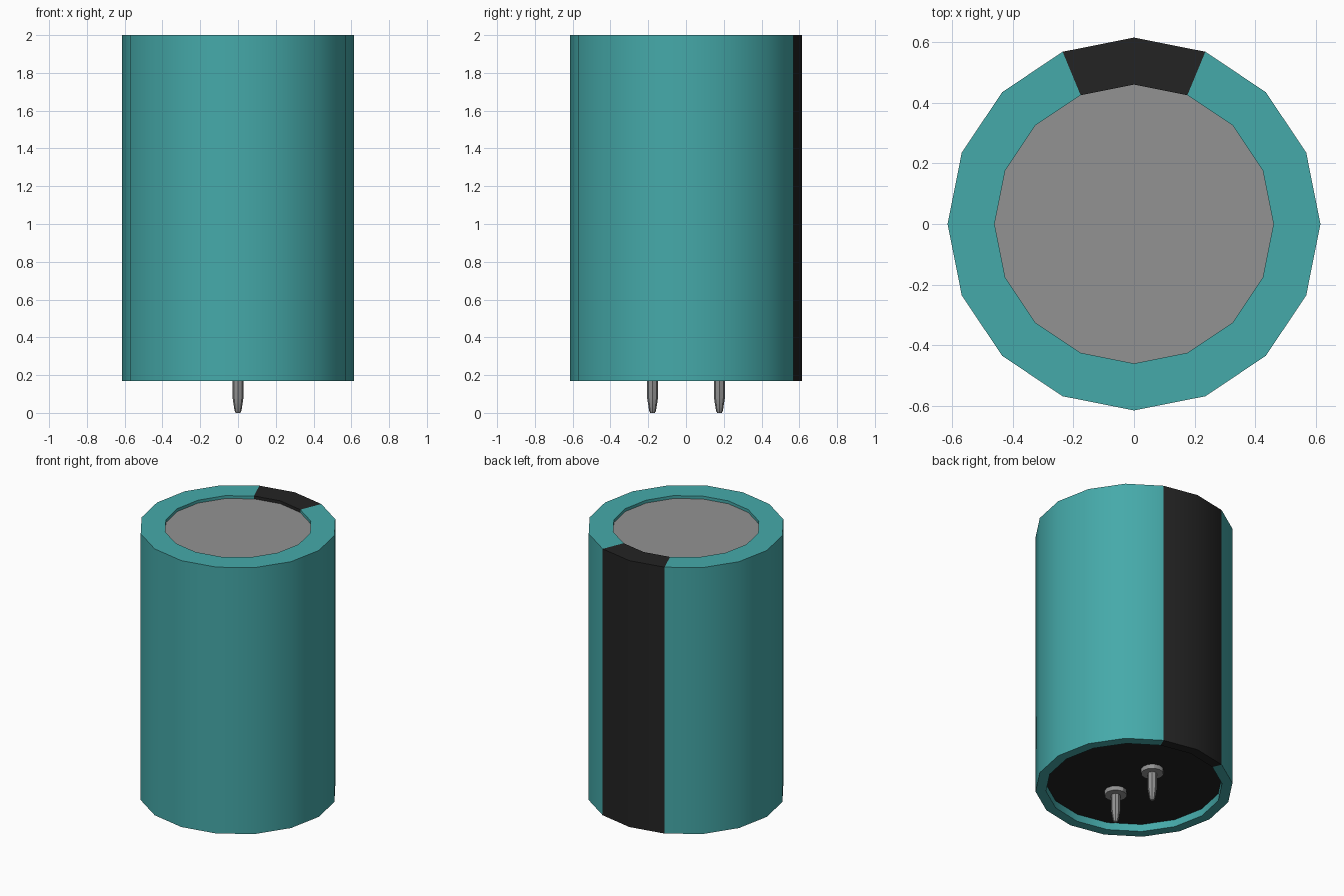
import bpy
import math

SIDES = 16

cube = bpy.data.objects.get("Cube")
if cube:
    bpy.data.objects.remove(cube, do_unlink=True)


def material(name, rgb):
    mat = bpy.data.materials.new(name)
    mat.use_nodes = True
    mat.diffuse_color = (*rgb, 1)
    mat.node_tree.nodes["Principled BSDF"].inputs["Base Color"].default_value = (*rgb, 1)
    return mat


teal = material("teal", (0.06, 0.4, 0.4))
black = material("black", (0.017, 0.017, 0.017))
grey = material("grey", (0.29, 0.29, 0.29))


def lathe(name, profile, sides, mats, centre_y=0, capped=False):
    """Revolve a (radius, height) profile, going up its outer side."""
    verts = []
    for r, z in profile:
        for i in range(sides):
            a = math.tau * i / sides
            verts.append((r * math.cos(a), centre_y + r * math.sin(a), z))
    faces = []
    for k in range(len(profile) - 1):
        for i in range(sides):
            j = (i + 1) % sides
            lo, hi = k * sides, (k + 1) * sides
            faces.append((lo + i, lo + j, hi + j, hi + i))
    if capped:
        top = (len(profile) - 1) * sides
        faces.append(tuple(reversed(range(sides))))
        faces.append(tuple(range(top, top + sides)))
    mesh = bpy.data.meshes.new(name)
    mesh.from_pydata(verts, [], faces)
    for mat in mats:
        mesh.materials.append(mat)
    mesh.update()
    obj = bpy.data.objects.new(name, mesh)
    bpy.context.collection.objects.link(obj)
    bpy.ops.object.select_all(action='DESELECT')
    obj.select_set(True)
    bpy.context.view_layer.objects.active = obj
    bpy.ops.object.shade_smooth_by_angle(angle=math.radians(30))
    return obj


# Sleeve with folded rims; the two back segments form the dark stripe
sleeve = lathe("sleeve", [(0.55, 0.22), (0.55, 0.17), (0.615, 0.17),
                          (0.615, 2), (0.46, 2), (0.46, 1.98)],
               SIDES, [teal, black])
for face in sleeve.data.polygons:
    angle = math.atan2(face.center.y, face.center.x)
    if abs(angle - math.pi / 2) < math.tau / SIDES:
        face.material_index = 1

# Recessed metal lid and rubber base plug
lathe("lid", [(0.46, 1.96), (0.46, 1.98)], SIDES, [grey], capped=True)
lathe("base_plug", [(0.55, 0.22), (0.55, 0.25)], SIDES, [black], capped=True)

# Two pins, each with a round collar and a tapered tip
for label, y in (("front", -0.177), ("back", 0.177)):
    lathe(label + "_collar", [(0.07, 0.19), (0.07, 0.225)], 12, [grey], y, True)
    lathe(label + "_pin", [(0.012, 0), (0.018, 0.01), (0.029, 0.08), (0.029, 0.2)],
          8, [grey], y, True)
